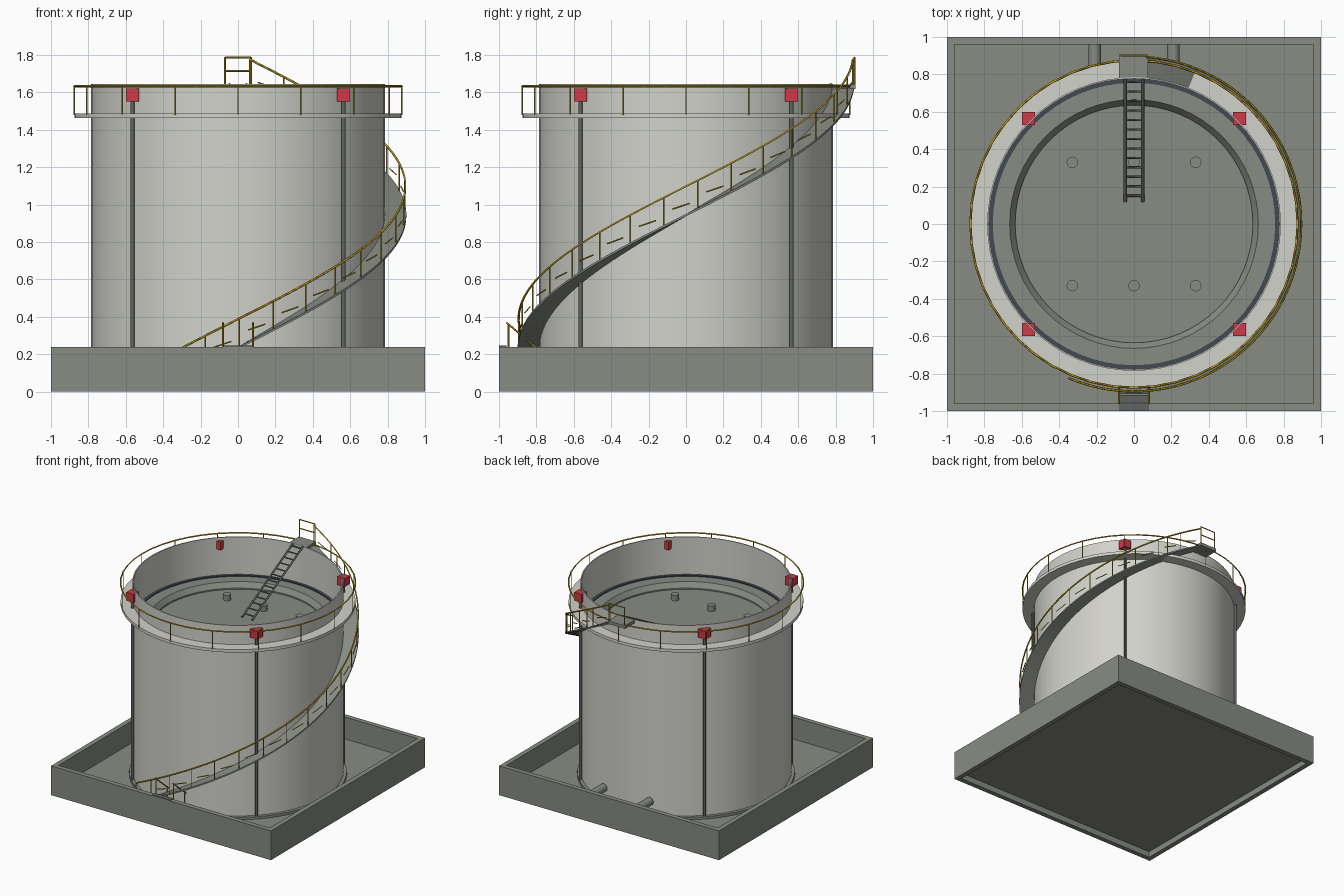
import bpy, bmesh, math
from math import sin, cos, radians, pi
from mathutils import Vector

if "Cube" in bpy.data.objects:
    bpy.data.objects.remove(bpy.data.objects["Cube"])


def material(name, rgb):
    m = bpy.data.materials.new(name)
    lin = [((c / 255 + 0.055) / 1.055) ** 2.4 for c in rgb]
    m.diffuse_color = (*lin, 1)
    m.use_nodes = True
    m.node_tree.nodes["Principled BSDF"].inputs["Base Color"].default_value = m.diffuse_color
    return m


CONCRETE = material("grey concrete", (136, 140, 131))
SHELL = material("pale shell paint", (210, 210, 203))
STEEL = material("dark steel", (96, 100, 97))
SEAL = material("dark blue seal", (66, 72, 84))
YELLOW = material("safety yellow", (190, 160, 35))
RED = material("red", (208, 58, 72))


def finish(name, bm, mat, smooth=False):
    bmesh.ops.recalc_face_normals(bm, faces=bm.faces)
    me = bpy.data.meshes.new(name)
    bm.to_mesh(me)
    bm.free()
    me.materials.append(mat)
    ob = bpy.data.objects.new(name, me)
    bpy.context.collection.objects.link(ob)
    if smooth:
        bpy.ops.object.select_all(action='DESELECT')
        ob.select_set(True)
        bpy.context.view_layer.objects.active = ob
        bpy.ops.object.shade_smooth_by_angle(angle=radians(30))
    return ob


def boxes(name, specs, mat):
    """Each spec is (min corner, max corner)."""
    bm = bmesh.new()
    for lo, hi in specs:
        lo, hi = Vector(lo), Vector(hi)
        vs = bmesh.ops.create_cube(bm, size=1)['verts']
        for v in vs:
            v.co = (lo + hi) / 2 + v.co * (hi - lo)
    return finish(name, bm, mat)


def revolve(name, profile, mat, n=64, smooth=True):
    """Closed (radius, z) profile turned about the z axis."""
    bm = bmesh.new()
    rings = [[bm.verts.new((r * cos(2 * pi * i / n), r * sin(2 * pi * i / n), z))
              for r, z in profile] for i in range(n)]
    k = len(profile)
    for i in range(n):
        a, b = rings[i], rings[(i + 1) % n]
        for j in range(k):
            bm.faces.new((a[j], b[j], b[(j + 1) % k], a[(j + 1) % k]))
    return finish(name, bm, mat, smooth)


def ring(name, r0, r1, z0, z1, mat, n=64):
    return revolve(name, [(r0, z0), (r1, z0), (r1, z1), (r0, z1)], mat, n)


def cylinder(name, loc, r, h, mat, axis='Z', n=24):
    bm = bmesh.new()
    bmesh.ops.create_cone(bm, cap_ends=True, segments=n, radius1=r, radius2=r, depth=h)
    for v in bm.verts:
        if axis == 'Y':
            v.co = Vector((v.co.x, -v.co.z, v.co.y))
        v.co += Vector(loc)
    return finish(name, bm, mat, True)


def tubes(name, paths, r, mat, closed=False):
    cu = bpy.data.curves.new(name, 'CURVE')
    cu.dimensions = '3D'
    cu.bevel_depth = r
    cu.bevel_resolution = 0
    cu.use_fill_caps = True
    for path in paths:
        sp = cu.splines.new('POLY')
        sp.points.add(len(path) - 1)
        for p, co in zip(sp.points, path):
            p.co = (*co, 1)
        sp.use_cyclic_u = closed
    cu.materials.append(mat)
    ob = bpy.data.objects.new(name, cu)
    bpy.context.collection.objects.link(ob)
    return ob


def polar(r, deg, z):
    return (r * cos(radians(deg)), r * sin(radians(deg)), z)


# containment basin: four walls and a raised thin floor
boxes("basin_walls", [((-1, -1, 0), (1, -0.96, 0.24)), ((-1, 0.96, 0), (1, 1, 0.24)),
                      ((-1, -0.96, 0), (-0.96, 0.96, 0.24)),
                      ((0.96, -0.96, 0), (1, 0.96, 0.24))], CONCRETE)
boxes("basin_floor", [((-0.96, -0.96, 0.05), (0.96, 0.96, 0.06))], CONCRETE)

# tank shell, foot ring and wind girder
ring("tank_shell", 0.777, 0.785, 0.06, 1.645, SHELL)
ring("tank_foot", 0.78, 0.81, 0.06, 0.08, CONCRETE)
ring("wind_girder", 0.783, 0.875, 1.463, 1.488, SHELL, 48)

# floating roof: deck, raised pontoon with sloping inner edge, seal
cylinder("roof_deck", (0, 0, 1.27), 0.66, 0.02, CONCRETE, n=64)
revolve("roof_pontoon", [(0.635, 1.265), (0.76, 1.265), (0.76, 1.33), (0.665, 1.33),
                         (0.635, 1.29)], CONCRETE)
ring("roof_seal", 0.755, 0.778, 1.27, 1.338, SEAL)
for x in (-0.33, 0, 0.33):
    for y in (-0.33, 0.33):
        cylinder("roof_vent", (x, y, 1.30), 0.03, 0.05, CONCRETE)

# pipes to the back wall
for x in (-0.21, 0.21):
    cylinder("outlet_pipe", (x, 0.87, 0.185), 0.033, 0.2, CONCRETE, 'Y')

# foam risers with red boxes
for sx in (-1, 1):
    for sy in (-1, 1):
        x, y, h = sx * 0.564, sy * 0.564, 0.034
        cylinder("riser_pipe", (x, y, 0.81), 0.011, 1.5, STEEL, n=12)
        boxes("riser_box", [((x - h, y - h, 1.552), (x + h, y + h, 1.62))], RED)

# girder handrail
tubes("girder_rail", [[polar(0.875, 7.5 * i, 1.633) for i in range(48)]], 0.006, YELLOW, True)
tubes("girder_posts", [[polar(0.875, 22.5 * i, 1.48), polar(0.875, 22.5 * i, 1.633)]
                       for i in range(16)], 0.004, YELLOW)


# spiral stair: helical ribbon from the front, round the right, to the back
def stair_z(deg):
    return 0.95 + 0.71 * deg / 90


START, END, N = -113, 86, 72
bm = bmesh.new()
rows = []
for i in range(N + 1):
    a = START + (END - START) * i / N
    z = stair_z(a)
    rows.append([bm.verts.new(polar(r, a, z + dz)) for r, dz in
                 ((0.785, -0.012), (0.9, -0.012), (0.9, 0), (0.785, 0))])
for a, b in zip(rows, rows[1:]):
    for j in range(4):
        bm.faces.new((a[j], b[j], b[(j + 1) % 4], a[(j + 1) % 4]))
bm.faces.new(rows[0])
bm.faces.new(rows[-1])
finish("spiral_stair", bm, CONCRETE, True)

RAIL = 0.148
tubes("stair_rail", [[polar(0.895, START + (END - START) * i / N,
                            stair_z(START + (END - START) * i / N) + RAIL)
                      for i in range(N + 1)]], 0.006, YELLOW)
angles = [START + 11.7 * i for i in range(18)]
tubes("stair_posts", [[polar(0.895, a, stair_z(a)), polar(0.895, a, stair_z(a) + RAIL)]
                      for a in angles if a <= END], 0.004, YELLOW)
tubes("stair_mid_rails", [[polar(0.893, a + 3, stair_z(a + 4) + 0.055),
                           polar(0.893, a + 9, stair_z(a + 8) + 0.055)]
                          for a in angles[:-1]], 0.004, YELLOW)

# top landing and its guard rail
boxes("top_landing", [((-0.08, 0.78, 1.618), (0.075, 0.905, 1.643))], CONCRETE)
tubes("landing_rail", [[(-0.07, 0.9, z), (0.07, 0.9, z)] for z in (1.715, 1.787)]
      + [[(x, 0.9, 1.63), (x, 0.9, 1.79)] for x in (-0.07, 0.07)], 0.005, YELLOW)

# ladder from the landing down to the roof deck
top, low = Vector((0, 0.78, 1.643)), Vector((0, 0.12, 1.29))
tubes("ladder_sides", [[top + Vector((x, 0, 0)), low + Vector((x, 0, 0))]
                       for x in (-0.046, 0.046)], 0.009, STEEL)
rungs = [low.lerp(top, (i + 0.6) / 13) for i in range(13)]
tubes("ladder_rungs", [[p - Vector((0.046, 0, 0)), p + Vector((0.046, 0, 0))]
                       for p in rungs], 0.006, STEEL)

# steps over the front basin wall
boxes("wall_steps", [((-0.08, -1, 0.24), (0.08, -0.96, 0.247))]
      + [((-0.08, -0.955 + 0.045 * i, 0.19 - 0.045 * i),
          (0.08, -0.915 + 0.045 * i, 0.2 - 0.045 * i)) for i in range(4)], STEEL)
tubes("step_rails", [[(x, -0.96, 0.37), (x, -0.79, 0.225)] for x in (-0.08, 0.08)]
      + [[(x, y, z - 0.14), (x, y, z)] for x in (-0.08, 0.08)
         for y, z in ((-0.95, 0.362), (-0.81, 0.243))], 0.005, YELLOW)
